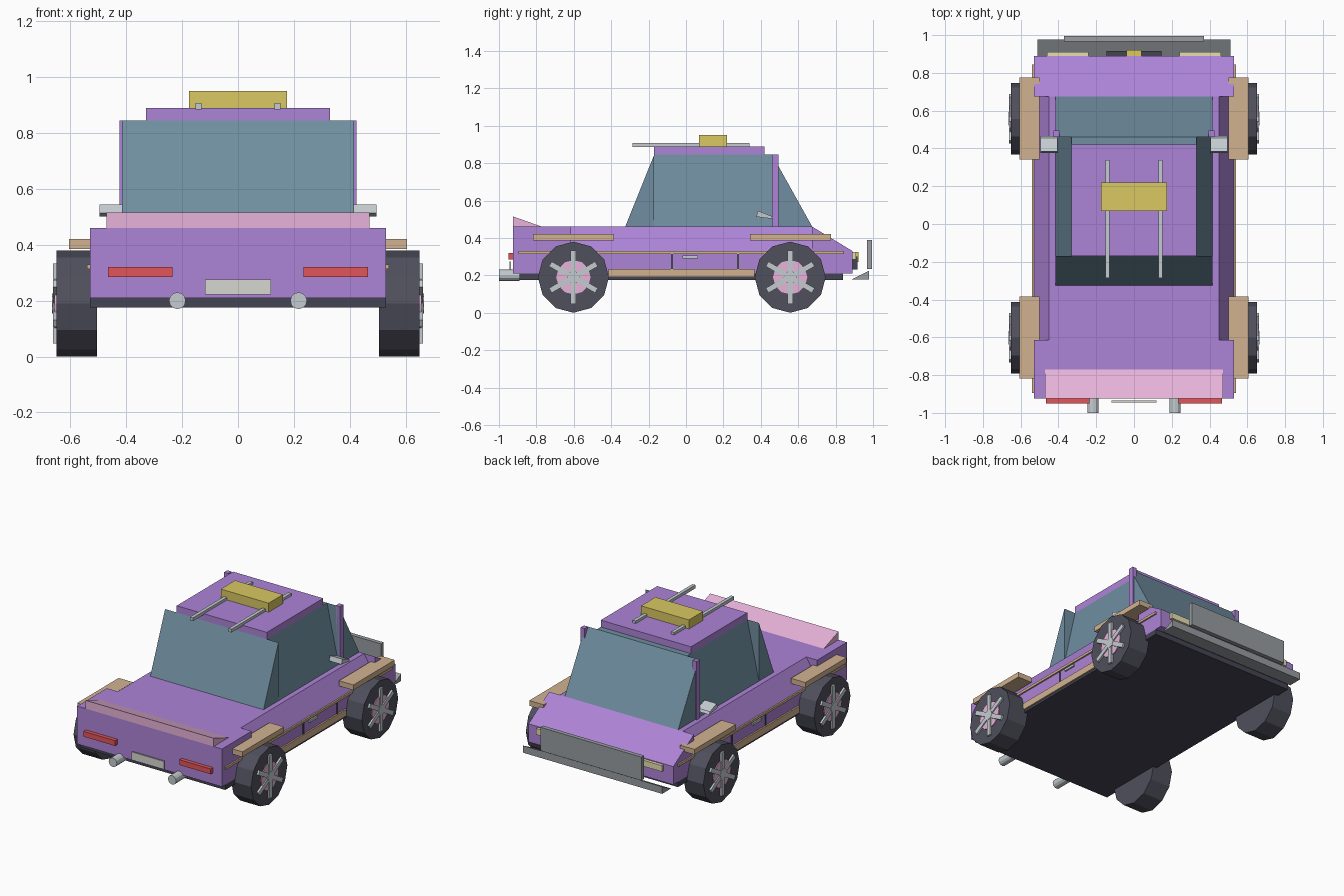
import bpy, bmesh
from math import radians
from mathutils import Matrix, Vector

if "Cube" in bpy.data.objects:
    bpy.data.objects.remove(bpy.data.objects["Cube"])

MATS = {}
COLORS = {
    "purple": (0.42, 0.23, 0.68), "pink": (0.80, 0.45, 0.70), "glass": (0.16, 0.27, 0.35),
    "tan": (0.64, 0.45, 0.28), "rubber": (0.08, 0.08, 0.11), "dark": (0.06, 0.06, 0.09),
    "yellow": (0.70, 0.58, 0.12), "red": (0.75, 0.09, 0.10), "silver": (0.55, 0.60, 0.63),
    "bumper": (0.32, 0.34, 0.36), "lamp": (0.80, 0.74, 0.45), "plate": (0.68, 0.68, 0.63),
}


def finish(name, bm, color):
    bmesh.ops.recalc_face_normals(bm, faces=bm.faces)
    me = bpy.data.meshes.new(name)
    bm.to_mesh(me)
    bm.free()
    if color not in MATS:
        MATS[color] = bpy.data.materials.new(color)
        MATS[color].diffuse_color = (*COLORS[color], 1)
    me.materials.append(MATS[color])
    ob = bpy.data.objects.new(name, me)
    bpy.context.collection.objects.link(ob)
    return ob


def extrude(name, color, pts, axis, a, b):
    """Extrude a 2D profile along x (profile is y,z) or along y (profile is x,z)."""
    bm = bmesh.new()
    place = (lambda p, t: (t, p[0], p[1])) if axis == "x" else (lambda p, t: (p[0], t, p[1]))
    face = bm.faces.new([bm.verts.new(place(p, a)) for p in pts])
    new = bmesh.ops.extrude_face_region(bm, geom=[face])["geom"]
    d = Vector((b - a, 0, 0)) if axis == "x" else Vector((0, b - a, 0))
    bmesh.ops.translate(bm, vec=d, verts=[v for v in new if isinstance(v, bmesh.types.BMVert)])
    return finish(name, bm, color)


def box(name, color, x, y, z):
    return extrude(name, color, [(y[0], z[0]), (y[1], z[0]), (y[1], z[1]), (y[0], z[1])], "x", *x)


def cyl(name, color, center, r, depth, axis, n=12):
    bm = bmesh.new()
    rot = Matrix.Rotation(radians(90), 4, "Y" if axis == "x" else "X")
    bmesh.ops.create_cone(bm, cap_ends=True, segments=n, radius1=r, radius2=r, depth=depth,
                          matrix=Matrix.Translation(center) @ rot)
    return finish(name, bm, color)


def both(x0, x1):
    """Yield a side label, its sign and the mirrored x range."""
    for label, s in (("right", 1), ("left", -1)):
        yield label, s, (min(s * x0, s * x1), max(s * x0, s * x1))


# Body: floor pan, lower shell, tapered waist, nose, tail
box("underbody", "dark", (-.53, .53), (-.89, .84), (.175, .21))
box("lower_body", "purple", (-.53, .53), (-.925, .89), (.21, .33))
extrude("waist", "purple", [(-.53, .33), (.53, .33), (.45, .46), (-.45, .46)], "y", -.615, .675)
extrude("hood", "purple", [(.675, .33), (.89, .33), (.675, .46)], "x", -.53, .53)
box("tail", "purple", (-.53, .53), (-.925, -.615), (.33, .46))
extrude("spoiler", "pink", [(-.925, .46), (-.77, .46), (-.925, .515)], "x", -.47, .47)

# Cabin: glass core with wedge windows on all four sides
box("cabin_core", "glass", (-.33, .33), (-.17, .46), (.46, .845))
extrude("rear_window", "glass", [(-.325, .46), (-.17, .46), (-.17, .845)], "x", -.415, .415)
extrude("windshield", "glass", [(.46, .46), (.675, .46), (.46, .845)], "x", -.415, .415)
box("roof", "purple", (-.33, .33), (-.17, .42), (.845, .89))
box("roof_box", "yellow", (-.175, .175), (.07, .22), (.89, .95))

for side, s, xr in both(.33, .415):
    extrude(f"side_window_{side}", "glass",
            [(s * .33, .46), (s * .415, .46), (s * .33, .845)], "y", -.17, .46)
for side, s, xr in both(.395, .425):
    box(f"pillar_{side}", "purple", xr, (.46, .495), (.46, .845))
for side, s, xr in both(.13, .152):
    box(f"roof_rail_{side}", "silver", xr, (-.285, .34), (.885, .907))
for side, s, xr in both(.405, .495):
    extrude(f"mirror_{side}", "silver",
            [(.375, .513), (.465, .502), (.455, .518), (.385, .545)], "x", *xr)

# Rear details
for side, s, xr in both(.235, .465):
    box(f"tail_light_{side}", "red", xr, (-.95, -.925), (.285, .32))
    cyl(f"exhaust_{side}", "silver", (s * .217, -.945, .20), .03, .11, "y")
box("rear_plate", "plate", (-.118, .118), (-.945, -.935), (.222, .275))

# Front details
for side, s, xr in both(.24, .46):
    box(f"headlight_{side}", "lamp", xr, (.88, .91), (.285, .325))
box("grille", "dark", (-.145, .145), (.885, .917), (.23, .3))
box("front_badge", "yellow", (-.04, .04), (.885, .922), (.27, .325))
extrude("splitter", "bumper", [(.885, .178), (.978, .178), (.978, .225)], "x", -.51, .51)
box("push_plate", "bumper", (-.37, .37), (.967, .995), (.235, .39))

# Side trim, sills, door seams and handles
for side, s, xr in both(.5, .54):
    box(f"trim_strip_{side}", "tan", xr, (-.895, .845), (.314, .33))
    box(f"sill_{side}", "tan", xr, (-.415, .365), (.19, .235))
    box(f"door_handle_{side}", "silver", xr, (-.02, .065), (.29, .305))
for side, s, xr in both(.52, .534):
    for i, y in enumerate((-.075, .278)):
        box(f"door_seam_{side}_{i}", "dark", xr, (y - .006, y + .006), (.235, .314))

# Wheels with fenders, rims and six spokes
for end, y in (("rear", -.602), ("front", .557)):
    for side, s, xr in both(.5, .605):
        box(f"fender_{end}_{side}", "tan", xr, (y - .215, y + .218), (.385, .42))
        cyl(f"tire_{end}_{side}", "rubber", (s * .577, y, .19), .19, .146, "x")
        cyl(f"rim_{end}_{side}", "pink", (s * .64, y, .19), .092, .032, "x")
        cyl(f"hub_{end}_{side}", "silver", (s * .645, y, .19), .035, .04, "x", 8)
        for k in range(3):
            bm = bmesh.new()
            m = (Matrix.Translation((s * .653, y, .19)) @ Matrix.Rotation(radians(60 * k), 4, "X")
                 @ Matrix.Diagonal((.02, .03, .285, 1)))
            bmesh.ops.create_cube(bm, size=1, matrix=m)
            finish(f"spoke_{end}_{side}_{k}", bm, "silver")

for m in bpy.data.materials:
    if m.users and not m.is_grease_pencil:
        m.use_nodes = True
        m.node_tree.nodes["Principled BSDF"].inputs["Base Color"].default_value = m.diffuse_color
